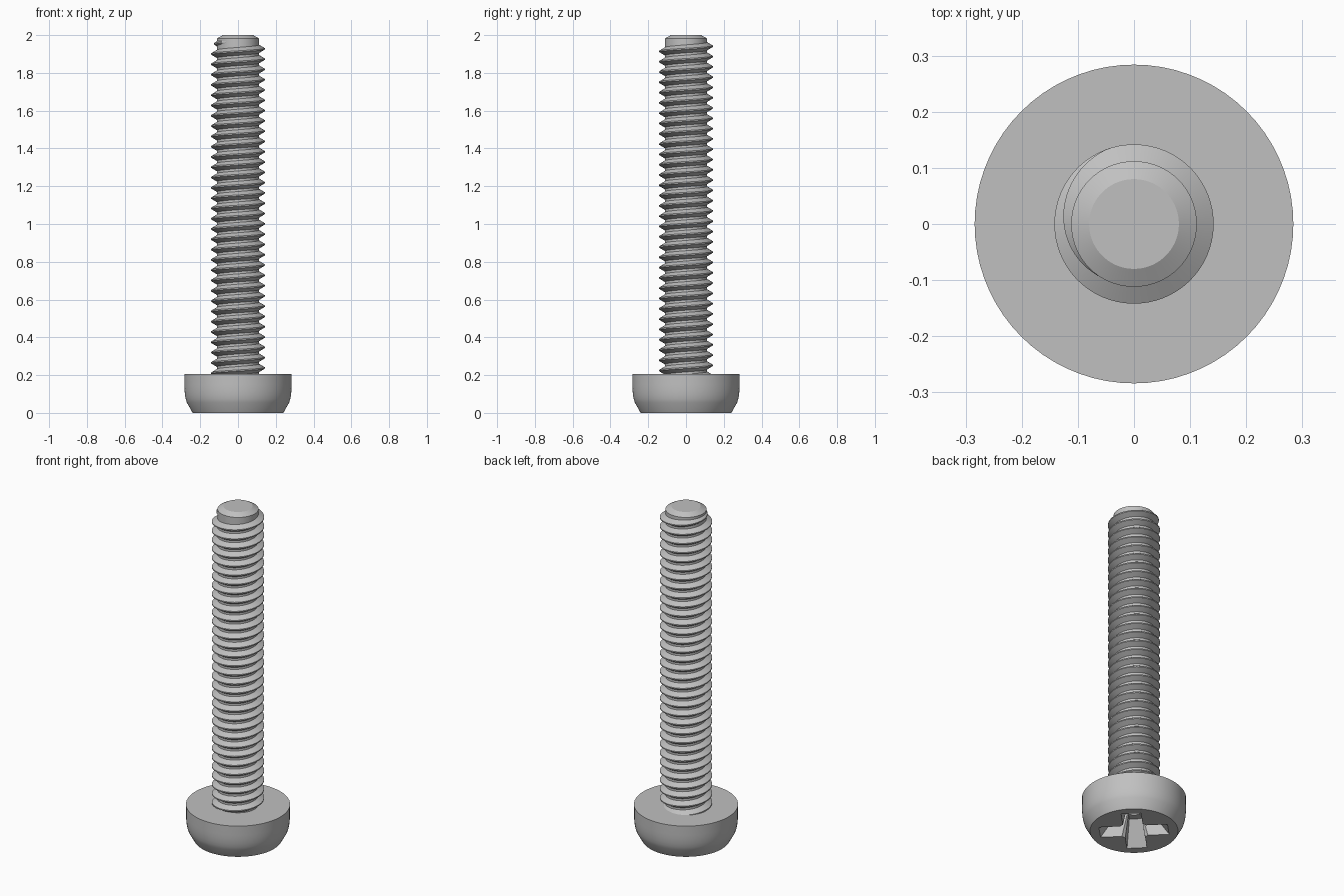
import bpy, bmesh, math

cube = bpy.data.objects.get("Cube")
if cube:
    bpy.data.objects.remove(cube, do_unlink=True)

steel = bpy.data.materials.new("plain_steel_grey")
steel.use_nodes = True
GREY = (0.53, 0.53, 0.53, 1.0)
steel.diffuse_color = GREY
steel.node_tree.nodes["Principled BSDF"].inputs["Base Color"].default_value = GREY

SEG = 72
HEAD_TOP = 0.205
CORE_R, CREST_R = 0.112, 0.142
PITCH = 0.0545


def finish(name, bm):
    """Turn a bmesh into a linked grey object."""
    bmesh.ops.recalc_face_normals(bm, faces=bm.faces[:])
    mesh = bpy.data.meshes.new(name)
    bm.to_mesh(mesh)
    bm.free()
    mesh.materials.append(steel)
    obj = bpy.data.objects.new(name, mesh)
    bpy.context.collection.objects.link(obj)
    return obj


def skin(bm, rings, closed):
    """Bridge successive rings of vertices and cap both ends."""
    n = len(rings[0])
    for a, b in zip(rings, rings[1:]):
        for i in range(n if closed else n - 1):
            j = (i + 1) % n
            bm.faces.new((a[i], a[j], b[j], b[i]))
    bm.faces.new(rings[0])
    bm.faces.new(rings[-1])


def lathe(name, profile):
    bm = bmesh.new()
    rings = []
    for r, z in profile:
        rings.append([bm.verts.new((r * math.cos(math.tau * i / SEG),
                                    r * math.sin(math.tau * i / SEG), z))
                      for i in range(SEG)])
    skin(bm, rings, True)
    return finish(name, bm)


def smooth(obj):
    bpy.ops.object.select_all(action="DESELECT")
    obj.select_set(True)
    bpy.context.view_layer.objects.active = obj
    bpy.ops.object.shade_smooth_by_angle(angle=math.radians(25))


# Pan head: straight side, rounded shoulder, chamfer to the flat face
head = lathe("head", [(0.24, 0), (0.271, 0.055), (0.277, 0.075),
                      (0.281, 0.097), (0.2835, 0.125), (0.284, 0.15),
                      (0.284, HEAD_TOP)])


# Cross recess: two tapered arms and a conical centre
def arm_cutter(name, angle):
    bm = bmesh.new()
    rings = []
    for half_len, half_wid, z in ((0.195, 0.056, -0.01), (0.095, 0.034, 0.13)):
        ring = []
        for sx, sy in ((-1, -1), (1, -1), (1, 1), (-1, 1)):
            x, y = sx * half_len, sy * half_wid
            ring.append(bm.verts.new((x * math.cos(angle) - y * math.sin(angle),
                                      x * math.sin(angle) + y * math.cos(angle), z)))
        rings.append(ring)
    skin(bm, rings, True)
    return finish(name, bm)


cutters = [arm_cutter("recess_arm_cutter_a", math.pi / 4),
           arm_cutter("recess_arm_cutter_b", -math.pi / 4),
           lathe("recess_centre_cutter", [(0.093, -0.012), (0.05, 0.137)])]
for cutter in cutters:
    mod = head.modifiers.new(cutter.name, "BOOLEAN")
    mod.operation = "DIFFERENCE"
    mod.solver = "EXACT"
    mod.object = cutter
    cutter.hide_render = True
bpy.context.view_layer.objects.active = head
for cutter in cutters:
    bpy.ops.object.modifier_apply(modifier=cutter.name)
    bpy.data.objects.remove(cutter, do_unlink=True)
smooth(head)

# Shank core with a chamfered tip
shank = lathe("shank", [(CORE_R, 0.17), (CORE_R, 1.982), (0.08, 2.0)])
smooth(shank)

# Right-hand thread: a trapezoid swept along a helix, fading out at the tip
STEPS = 64
end_angle = math.radians(235)
end_z = 1.963
runout = math.radians(125)
turns = (end_z - 0.17) / PITCH
count = int(turns * STEPS)
bm = bmesh.new()
rings = []
for k in range(count + 1):
    back = (count - k) * math.tau / STEPS
    angle = end_angle - back
    z = end_z - PITCH * back / math.tau
    fade = max(0.03, min(1.0, back / runout))
    root = CORE_R - 0.003
    crest = CORE_R + (CREST_R - CORE_R) * fade
    half_root = PITCH * (0.2 + 0.22 * fade)
    half_crest = PITCH * 0.06
    rings.append([bm.verts.new((r * math.cos(angle), r * math.sin(angle), z + dz))
                  for r, dz in ((root, -half_root), (crest, -half_crest),
                                (crest, half_crest), (root, half_root))])
skin(bm, rings, True)
smooth(finish("thread", bm))
